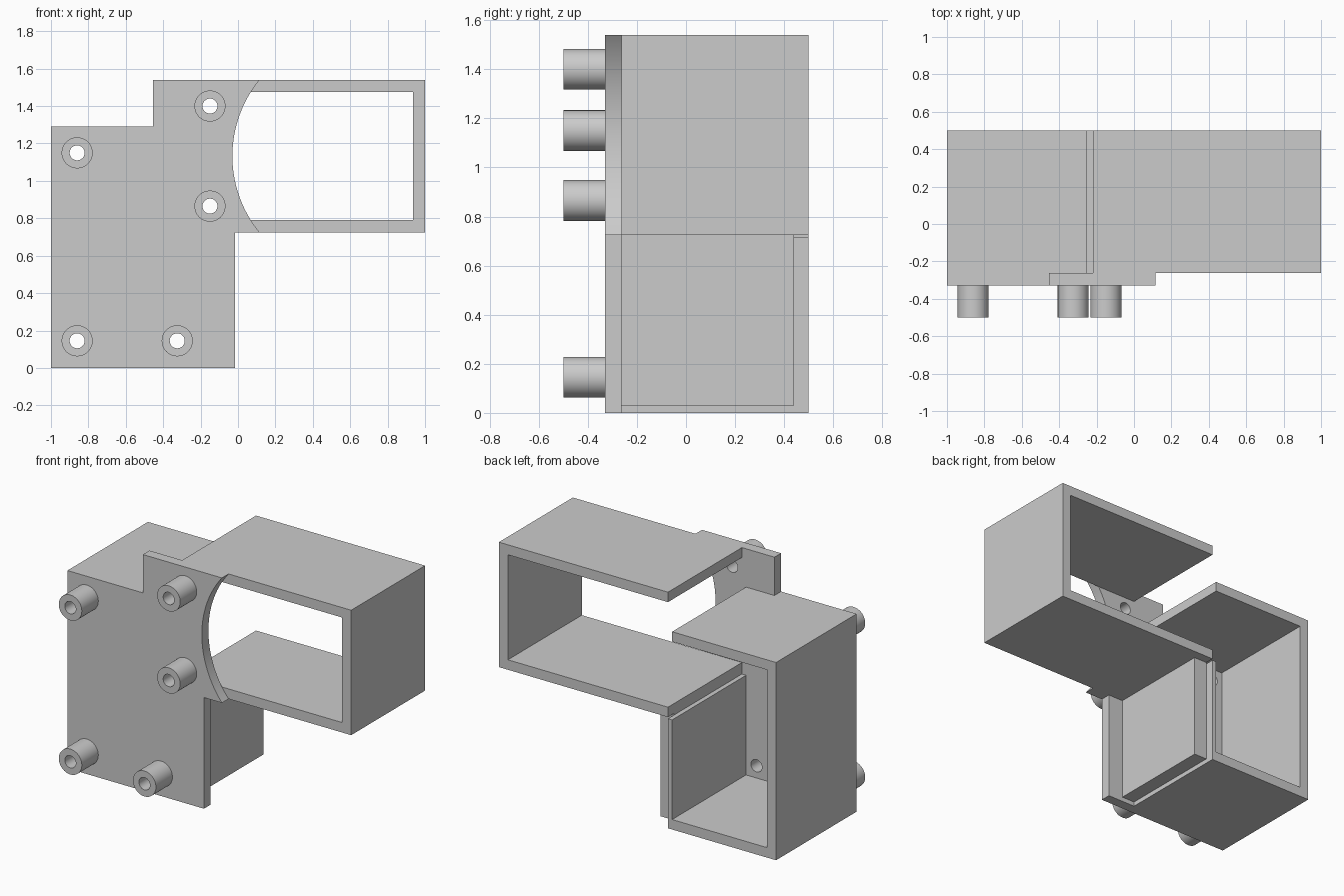
import bpy, bmesh, math
from mathutils import Vector

if "Cube" in bpy.data.objects:
    bpy.data.objects.remove(bpy.data.objects["Cube"], do_unlink=True)

GREY = (0.6, 0.6, 0.6, 1)
grey = bpy.data.materials.new("plain grey")
grey.use_nodes = True
grey.diffuse_color = GREY
grey.node_tree.nodes["Principled BSDF"].inputs["Base Color"].default_value = GREY


def prism(name, outline, y0, y1):
    """Extrude an (x, z) outline from y0 to y1."""
    bm = bmesh.new()
    face = bm.faces.new([bm.verts.new((x, y0, z)) for x, z in outline])
    new = bmesh.ops.extrude_face_region(bm, geom=[face])["geom"]
    verts = [v for v in new if isinstance(v, bmesh.types.BMVert)]
    bmesh.ops.translate(bm, verts=verts, vec=Vector((0, y1 - y0, 0)))
    bmesh.ops.recalc_face_normals(bm, faces=bm.faces)
    mesh = bpy.data.meshes.new(name)
    bm.to_mesh(mesh)
    bm.free()
    obj = bpy.data.objects.new(name, mesh)
    mesh.materials.append(grey)
    bpy.context.collection.objects.link(obj)
    return obj


def arc(cx, cz, r, start, end, steps):
    angles = [start + (end - start) * i / steps for i in range(steps + 1)]
    return [(cx + r * math.cos(a), cz + r * math.sin(a)) for a in angles]


def disc(cx, cz, r, steps=48):
    return arc(cx, cz, r, 0, math.tau, steps)[:-1]


def activate(obj):
    bpy.ops.object.select_all(action='DESELECT')
    obj.select_set(True)
    bpy.context.view_layer.objects.active = obj


def cut(obj, cutter):
    mod = obj.modifiers.new("hole", 'BOOLEAN')
    mod.operation = 'DIFFERENCE'
    mod.solver = 'EXACT'
    mod.object = cutter
    activate(obj)
    bpy.ops.object.modifier_apply(modifier=mod.name)


def smooth(obj):
    activate(obj)
    bpy.ops.object.shade_smooth_by_angle(angle=math.radians(30))


FRONT, JOIN, BACK = -0.33, -0.262, 0.5
WALL = 0.065
LOW, HIGH, TALL = 0.725, 1.54, 1.29    # wide sleeve bottom and top, tall box top
SEAM = -0.22

# Mounting plate with a concave edge beside the window
mid, half, radius = (LOW + HIGH) / 2, (HIGH - LOW) / 2, 0.645
spread = math.asin(half / radius)
bite = arc(0.615, mid, radius, math.pi + spread, math.pi - spread, 40)
plate = prism("mounting_plate",
              [(-1, 0), (-0.015, 0), (-0.015, LOW)] + bite
              + [(-0.455, HIGH), (-0.455, TALL), (-1, TALL)], FRONT, JOIN)

# Tall box, open at the back and on the upper inner side
prism("tall_box",
      [(SEAM, 0), (-1, 0), (-1, TALL), (-0.25, TALL), (-0.25, TALL - WALL),
       (WALL - 1, TALL - WALL), (WALL - 1, WALL), (-0.25, WALL),
       (-0.25, LOW - 0.01), (SEAM, LOW - 0.01)], JOIN, BACK)

# Wide sleeve, open at the front, the back and the inner end
prism("wide_sleeve",
      [(SEAM, LOW), (1, LOW), (1, HIGH), (SEAM, HIGH), (SEAM, HIGH - WALL),
       (1 - WALL, HIGH - WALL), (1 - WALL, LOW + WALL), (SEAM, LOW + WALL)],
      JOIN, BACK)

# Raised block on the tall box, under the sleeve
prism("side_block",
      [(SEAM, 0.03), (-0.125, 0.03), (-0.125, LOW), (SEAM, LOW)], JOIN, 0.44)

# Hollow posts, drilled through the plate
posts = {"upper_outer": (-0.86, 1.15), "upper_inner": (-0.15, 1.4),
         "middle_inner": (-0.15, 0.865), "lower_outer": (-0.86, 0.145),
         "lower_inner": (-0.325, 0.145)}
for place, (x, z) in posts.items():
    post = prism(place + "_post", disc(x, z, 0.083), -0.5, FRONT)
    drill = prism("drill", disc(x, z, 0.04), -0.6, -0.2)
    cut(post, drill)
    cut(plate, drill)
    bpy.data.objects.remove(drill, do_unlink=True)
    smooth(post)
smooth(plate)
